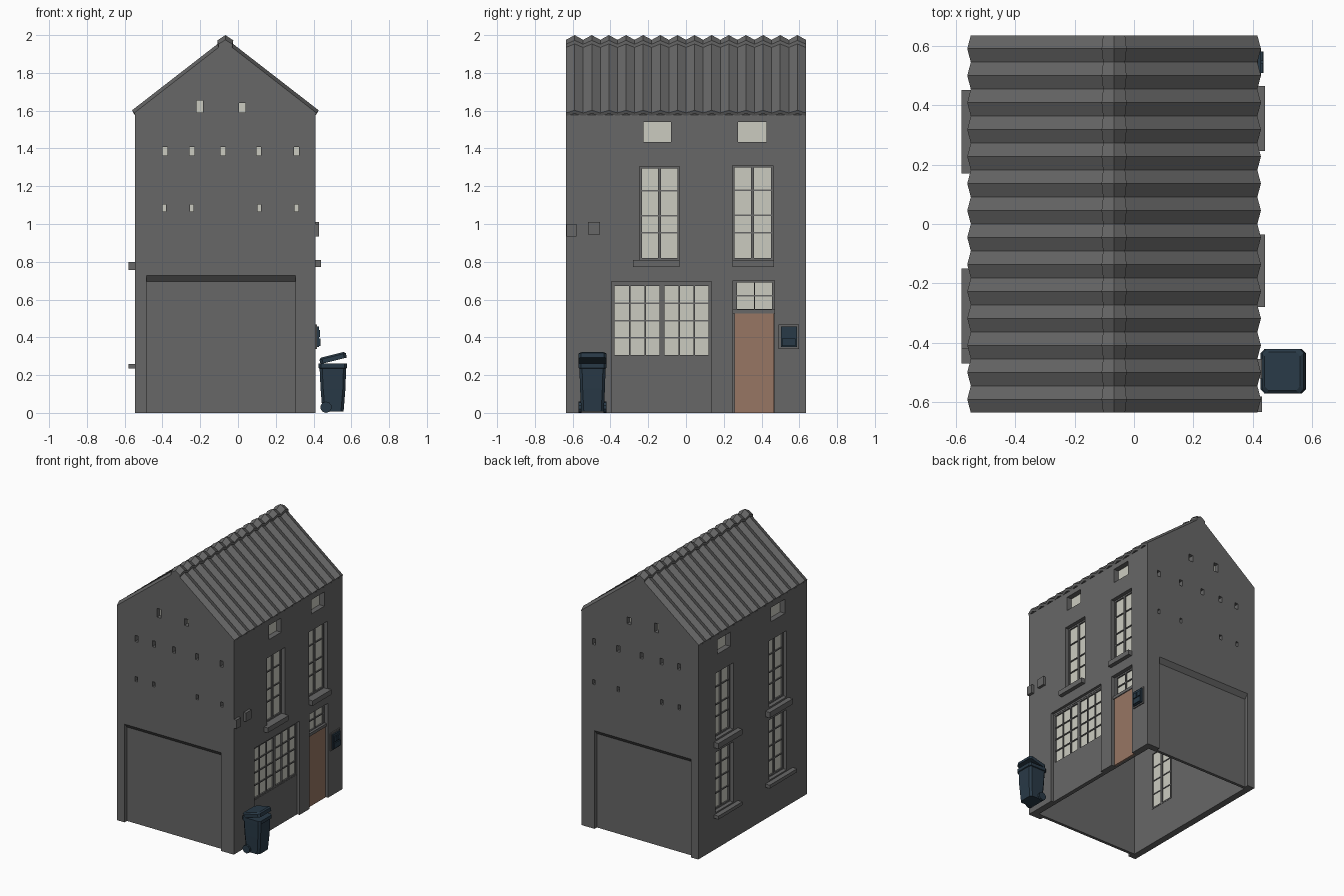
import bpy, bmesh, math
from mathutils import Matrix, Vector

if "Cube" in bpy.data.objects:
    bpy.data.objects.remove(bpy.data.objects["Cube"])


def material(name, rgb):
    m = bpy.data.materials.new(name)
    m.diffuse_color = (*rgb, 1)
    m.use_nodes = True
    m.node_tree.nodes["Principled BSDF"].inputs["Base Color"].default_value = m.diffuse_color
    return m


GREY = material("stone_grey", (0.135, 0.135, 0.135))
CREAM = material("lit_cream", (0.60, 0.60, 0.53))
BROWN = material("door_brown", (0.31, 0.18, 0.125))
BLUE = material("dark_blue", (0.022, 0.042, 0.063))


def finish(name, bm, mat):
    bmesh.ops.recalc_face_normals(bm, faces=bm.faces)
    me = bpy.data.meshes.new(name)
    bm.to_mesh(me)
    bm.free()
    me.materials.append(mat)
    ob = bpy.data.objects.new(name, me)
    bpy.context.collection.objects.link(ob)
    return ob


def add_loft(bm, rings):
    """Skin a row of equal closed rings and cap both ends."""
    vs = [[bm.verts.new(p) for p in r] for r in rings]
    n = len(vs[0])
    for a, b in zip(vs, vs[1:]):
        for i in range(n):
            bm.faces.new((a[i], a[(i + 1) % n], b[(i + 1) % n], b[i]))
    bm.faces.new(vs[0])
    bm.faces.new(vs[-1][::-1])


def loft(name, rings, mat):
    bm = bmesh.new()
    add_loft(bm, rings)
    return finish(name, bm, mat)


def add_box(bm, b):
    x0, x1, y0, y1, z0, z1 = b
    add_loft(bm, [[(x0, y0, z), (x1, y0, z), (x1, y1, z), (x0, y1, z)] for z in (z0, z1)])


def boxes(name, items, mat):
    bm = bmesh.new()
    for b in items:
        add_box(bm, b)
    return finish(name, bm, mat)


def cut(ob, cutter):
    cutter.hide_render = True
    mod = ob.modifiers.new("cut", 'BOOLEAN')
    mod.operation, mod.solver, mod.object = 'DIFFERENCE', 'EXACT', cutter
    bpy.context.view_layer.objects.active = ob
    bpy.ops.object.modifier_apply(modifier=mod.name)
    bpy.data.objects.remove(cutter)


XL, XR, YE, C, T = -0.545, 0.41, 0.635, -0.067, 0.05


def wall_box(s, d0, d1, y0, y1, z0, z1):
    """Box in a side wall, d measured inward from the outer face."""
    f = XR if s > 0 else XL
    a, b = sorted((f - s * d0, f - s * d1))
    return (a, b, y0, y1, z0, z1)


def gable_box(s, d0, d1, x0, x1, z0, z1):
    a, b = sorted((s * (YE - d0), s * (YE - d1)))
    return (x0, x1, a, b, z0, z1)


# Hollow house shell, open underneath
def pentagon(y, t, drop, z0):
    return [(XL + t, y, z0), (XR - t, y, z0), (XR - t, y, 1.577 + t * 0.78 - drop),
            (C, y, 1.95 - drop), (XL + t, y, 1.577 + t * 0.78 - drop)]


walls = loft("house_walls", [pentagon(-YE, 0, 0, 0), pentagon(YE, 0, 0, 0)], GREY)
cut(walls, loft("cavity", [pentagon(-YE + T, T, 0.06, -0.1), pentagon(YE - T, T, 0.06, -0.1)], GREY))

# Shallow recesses: gable panels with sloped heads, shop front, doorway
bm = bmesh.new()
for s in (-1, 1):
    prof = [(0.66, -0.05), (0.607, -0.05), (0.607, 0.695), (0.635, 0.727), (0.66, 0.727)]
    add_loft(bm, [[(x, s * y, z) for y, z in prof] for x in (-0.485, 0.305)])
add_box(bm, wall_box(1, -0.05, 0.02, -0.395, 0.135, -0.05, 0.695))
add_box(bm, wall_box(1, -0.05, 0.03, 0.25, 0.468, -0.05, 0.70))
cut(walls, finish("recesses", bm, GREY))

# Openings: (side, y0, y1, z0, z1, glass depth, column edges, row bars)
windows = [
    (1, -0.245, -0.035, 0.81, 1.305, 0.038, [(0, 0.46), (0.54, 1)], [0.28, 0.47, 0.75]),
    (1, 0.245, 0.46, 0.81, 1.31, 0.038, [(0, 0.46), (0.54, 1)], [0.28, 0.47, 0.75]),
    (1, 0.265, 0.46, 0.545, 0.695, 0.04, [(0, 0.48), (0.52, 1)], [0.5]),
    (1, -0.39, 0.13, 0.295, 0.682, 0.032,
     [(0, 0.155), (0.17, 0.32), (0.335, 0.48), (0.53, 0.68), (0.695, 0.84), (0.855, 1)], [0.25, 0.5, 0.75]),
]
for y0, y1 in ((0.225, 0.435), (-0.40, -0.19)):
    windows.append((-1, y0, y1, 0.81, 1.30, 0.038, [(0, 0.46), (0.54, 1)], [0.28, 0.47, 0.75]))
    windows.append((-1, y0, y1, 0.27, 0.715, 0.038, [(0, 0.46), (0.54, 1)], [0.25, 0.5, 0.75]))
eave_holes = [(1, -0.225, -0.08), (1, 0.275, 0.425), (-1, 0.26, 0.41), (-1, -0.38, -0.215)]
vents = [(-0.203, 0.034, 1.59, 1.655), (0.022, 0.034, 1.59, 1.64)]
vents += [(x, 0.026, 1.362, 1.407) for x in (-0.387, -0.243, -0.08, 0.11, 0.31)]
vents += [(x, 0.02, 1.067, 1.103) for x in (-0.39, -0.245, 0.112, 0.31)]

holes = [wall_box(w[0], -0.1, 0.1, *w[1:5]) for w in windows]
holes += [wall_box(s, -0.1, 0.1, a, b, 1.435, 1.54) for s, a, b in eave_holes]
holes += [gable_box(s, -0.1, 0.1, x - w / 2, x + w / 2, a, b) for s in (-1, 1) for x, w, a, b in vents]
cut(walls, boxes("holes", holes, GREY))

# Cream panes behind every opening
panes = [wall_box(w[0], w[5], w[5] + 0.006, *w[1:5]) for w in windows]
panes += [wall_box(s, 0.04, 0.046, a, b, 1.435, 1.54) for s, a, b in eave_holes]
panes += [gable_box(s, 0.035, 0.041, x - w / 2, x + w / 2, a, b) for s in (-1, 1) for x, w, a, b in vents]
boxes("window_panes", panes, CREAM)

# Window frames and glazing bars
bars = []
for s, y0, y1, z0, z1, d, cols, rows in windows:
    e = 0.011 if z1 - z0 > 0.2 else 0.006
    a, b = d - 0.01, d + 0.014
    bars += [wall_box(s, a, b, y0, y0 + e, z0, z1), wall_box(s, a, b, y1 - e, y1, z0, z1),
             wall_box(s, a, b, y0, y1, z0, z0 + e), wall_box(s, a, b, y0, y1, z1 - e, z1)]
    w, h = y1 - y0 - 2 * e, z1 - z0 - 2 * e
    for (_, p), (q, _) in zip(cols, cols[1:]):
        bars.append(wall_box(s, a, b, y0 + e + p * w, y0 + e + q * w, z0, z1))
    for r in rows:
        z = z0 + e + r * h
        bars.append(wall_box(s, a + 0.003, b - 0.003, y0, y1, z - 0.004, z + 0.004))
boxes("window_frames", bars, GREY)

# Window sills
sills = [wall_box(1, -0.03, 0.03, -0.28, -0.035, 0.773, 0.81),
         wall_box(1, -0.03, 0.03, 0.245, 0.465, 0.773, 0.81)]
for z in (0.773, 0.25):
    top = z + 0.037 if z > 0.5 else 0.272
    low = 0.757 if z > 0.5 else 0.235
    sills += [wall_box(-1, -0.036, 0.03, 0.17, 0.45, low, top - 0.012),
              wall_box(-1, -0.036, 0.03, -0.47 if z < 0.5 else -0.42, -0.15, low, top - 0.012)]
boxes("window_sills", sills, GREY)

# Door and transom rail
boxes("door", [wall_box(1, 0.018, 0.034, 0.258, 0.466, 0, 0.525)], BROWN)
boxes("door_rail", [wall_box(1, 0.012, 0.034, 0.25, 0.468, 0.525, 0.547)], GREY)

# Zigzag roof sheet and ridge cap: points are (x, z, peak dx, peak dz)
def zigzag(name, pts, periods=14):
    n = periods * 2
    rings = [[(C + x + dx * (i % 2), -YE + 2 * YE * i / n, z + dz * (i % 2)) for x, z, dx, dz in pts]
             for i in range(n + 1)]
    return loft(name, rings, GREY)


zigzag("roof", [(-0.482, 1.588, -0.012, 0.014), (0, 1.963, 0, 0.022), (0.482, 1.588, 0.012, 0.014),
                (0.476, 1.572, 0.008, 0.012), (0, 1.945, 0, 0), (-0.476, 1.572, -0.008, 0.012)])
zigzag("ridge_cap", [(-0.036, 1.925, -0.004, 0.008), (-0.037, 1.952, -0.005, 0.02), (0, 1.975, 0, 0.025),
                     (0.037, 1.952, 0.005, 0.02), (0.036, 1.925, 0.004, 0.008)])

# Small wall boxes and wall-mounted meter box
boxes("wall_boxes", [wall_box(1, -0.02, 0.01, -0.632, -0.58, 0.935, 1.0),
                     wall_box(1, -0.02, 0.01, -0.52, -0.455, 0.945, 1.01)], GREY)
boxes("meter_frame", [wall_box(1, -0.008, 0.01, 0.49, 0.597, 0.338, 0.467)], GREY)
boxes("meter_box", [wall_box(1, -0.018, 0.0, 0.502, 0.587, 0.348, 0.457),
                    wall_box(1, -0.026, 0.0, 0.508, 0.581, 0.355, 0.395),
                    wall_box(1, -0.024, 0.0, 0.508, 0.541, 0.402, 0.438),
                    wall_box(1, -0.024, 0.0, 0.548, 0.581, 0.402, 0.438)], BLUE)


# Wheeled bin: tapered body with a rim, wheels and a tilted open lid
def ring(cx, cy, hx, hy, z, c=0.014):
    pts = [(hx, hy - c), (hx - c, hy), (c - hx, hy), (-hx, hy - c),
           (-hx, c - hy), (c - hx, -hy), (hx - c, -hy), (hx, c - hy)]
    return [Vector((cx + x, cy + y, z)) for x, y in pts]


BY = -0.495
loft("bin_body", [ring(0.503, BY, 0.056, 0.06, 0.008), ring(0.503, BY, 0.066, 0.066, 0.13),
                  ring(0.502, BY, 0.070, 0.069, 0.235), ring(0.502, BY, 0.076, 0.075, 0.238),
                  ring(0.502, BY, 0.076, 0.075, 0.262)], BLUE)
tilt = Matrix.Translation((0.503, BY, 0.291)) @ Matrix.Rotation(math.radians(-14), 4, 'Y')
lid = [ring(0, 0, 0.072, 0.075, -0.016), ring(0, 0, 0.072, 0.075, 0.008), ring(0, 0, 0.062, 0.065, 0.017)]
loft("bin_lid", [[tilt @ p for p in r] for r in lid], BLUE)
bm = bmesh.new()
for y in (BY - 0.066, BY + 0.066):
    bmesh.ops.create_cone(bm, cap_ends=True, segments=10, radius1=0.03, radius2=0.03, depth=0.018,
                          matrix=Matrix.Translation((0.466, y, 0.03)) @ Matrix.Rotation(math.pi / 2, 4, 'X'))
finish("bin_wheels", bm, BLUE)
